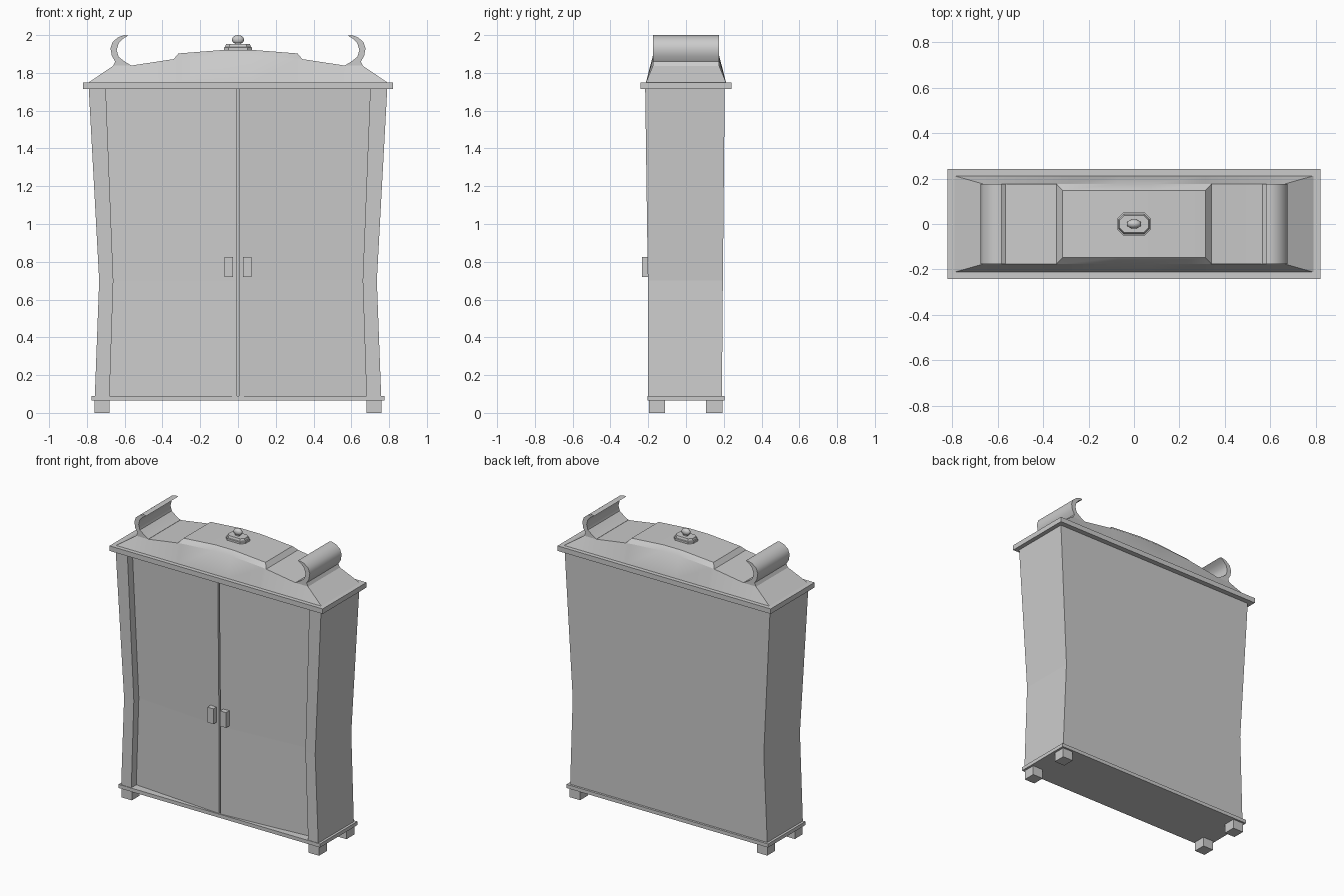
import bpy, bmesh

if "Cube" in bpy.data.objects:
    bpy.data.objects.remove(bpy.data.objects["Cube"])

def finish(name, bm, smooth=None):
    bmesh.ops.remove_doubles(bm, verts=bm.verts, dist=1e-5)
    bmesh.ops.recalc_face_normals(bm, faces=bm.faces)
    me = bpy.data.meshes.new(name)
    bm.to_mesh(me)
    bm.free()
    ob = bpy.data.objects.new(name, me)
    bpy.context.collection.objects.link(ob)
    if smooth:
        bpy.ops.object.select_all(action='DESELECT')
        ob.select_set(True)
        bpy.context.view_layer.objects.active = ob
        bpy.ops.object.shade_smooth_by_angle(angle=smooth)
    return ob

def loft(name, rings, smooth=None):
    """Skin matching closed rings of points and cap both ends."""
    bm = bmesh.new()
    vs = [[bm.verts.new(p) for p in r] for r in rings]
    n = len(vs[0])
    for a, b in zip(vs, vs[1:]):
        for i in range(n):
            j = (i + 1) % n
            bm.faces.new((a[i], a[j], b[j], b[i]))
    bm.faces.new(vs[0])
    bm.faces.new(vs[-1])
    bmesh.ops.dissolve_degenerate(bm, dist=1e-5, edges=bm.edges)
    return finish(name, bm, smooth)

def box(name, x0, x1, y0, y1, z0, z1):
    ring = lambda z: [(x0, y0, z), (x1, y0, z), (x1, y1, z), (x0, y1, z)]
    return loft(name, [ring(z0), ring(z1)])

# feet
for sx, side in ((-1, "left"), (1, "right")):
    a, b = sorted((sx * 0.68, sx * 0.76))
    box("front_foot_" + side, a, b, -0.195, -0.11, 0, 0.067)
    box("back_foot_" + side, a, b, 0.107, 0.192, 0, 0.067)

# base board and cornice board
box("base_board", -0.775, 0.775, -0.205, 0.205, 0.065, 0.09)
box("cornice_board", -0.82, 0.82, -0.241, 0.241, 1.715, 1.75)

# waisted cabinet: side stiles, doors angled forward to a narrow centre gap
def cabinet_ring(z, w, wi, front, back, recess):
    half = [(w, back), (w, front), (wi, front), (wi, front + recess),
            (0.006, front + 0.002), (0.006, front + 0.035)]
    pts = half + [(-x, y) for x, y in reversed(half)]
    return [(x, y, z) for x, y in pts]

loft("cabinet_with_doors", [
    cabinet_ring(0.09, 0.758, 0.68, -0.201, 0.190, 0.055),
    cabinet_ring(0.70, 0.735, 0.66, -0.202, 0.195, 0.055),
    cabinet_ring(1.715, 0.79, 0.70, -0.216, 0.205, 0.055)])

# door handles
for sx, side in ((-1, "left"), (1, "right")):
    a, b = sorted((sx * 0.026, sx * 0.072))
    box("handle_" + side, a, b, -0.234, -0.195, 0.72, 0.826)

# arched pediment: x, shoulder y, shoulder z, top y, top z
half = [(0.79, 0.212, 1.75, 0.212, 1.75),
        (0.66, 0.175, 1.838, 0.175, 1.838),
        (0.57, 0.175, 1.838, 0.175, 1.838),
        (0.34, 0.175, 1.873, 0.175, 1.873),
        (0.315, 0.175, 1.876, 0.148, 1.903),
        (0.07, 0.175, 1.893, 0.148, 1.922)]
sections = [(-s[0],) + s[1:] for s in half] + half[::-1]
bm = bmesh.new()
rows = []
for x, ys, zs, yt, zt in sections:
    pts = [(x, -0.212, 1.75), (x, -ys, zs), (x, -yt, zt),
           (x, yt, zt), (x, ys, zs), (x, 0.212, 1.75)]
    rows.append([bm.verts.new(p) for p in pts])
for a, b in zip(rows, rows[1:]):
    for i in range(6):
        j = (i + 1) % 6
        bm.faces.new((a[i], a[j], b[j], b[i]))
bmesh.ops.remove_doubles(bm, verts=bm.verts, dist=1e-4)
bmesh.ops.dissolve_degenerate(bm, dist=1e-4, edges=bm.edges)
finish("pediment", bm, 0.5)

# curled scrolls at both ends of the pediment
scroll = [(0.665, 1.83), (0.66, 1.84), (0.65, 1.86), (0.668, 1.89), (0.675, 1.93),
          (0.663, 1.965), (0.632, 1.99), (0.60, 2.0), (0.582, 1.997),
          (0.61, 1.98), (0.633, 1.955), (0.642, 1.92), (0.632, 1.885),
          (0.60, 1.86), (0.566, 1.84), (0.566, 1.83)]
for sx, side in ((-1, "left"), (1, "right")):
    loft("scroll_" + side, [[(sx * x, y, z) for x, z in scroll] for y in (-0.175, 0.175)], 0.6)

# octagonal finial plinth with bevelled top
def octagon(z, w, d, c):
    q = [(w, d - c), (w - c, d), (c - w, d), (-w, d - c),
         (-w, c - d), (c - w, -d), (w - c, -d), (w, c - d)]
    return [(x, y, z) for x, y in q]

loft("finial_plinth", [octagon(1.90, 0.074, 0.05, 0.025), octagon(1.935, 0.074, 0.05, 0.025),
                       octagon(1.937, 0.068, 0.043, 0.022), octagon(1.952, 0.063, 0.038, 0.02)])

# finial knob
bpy.ops.mesh.primitive_uv_sphere_add(segments=12, ring_count=8, location=(0, 0, 1.976))
knob = bpy.context.object
knob.name = "finial_knob"
knob.scale = (0.032, 0.021, 0.024)
bpy.ops.object.shade_smooth_by_angle()
box("finial_stem", -0.015, 0.015, -0.012, 0.012, 1.945, 1.965)
